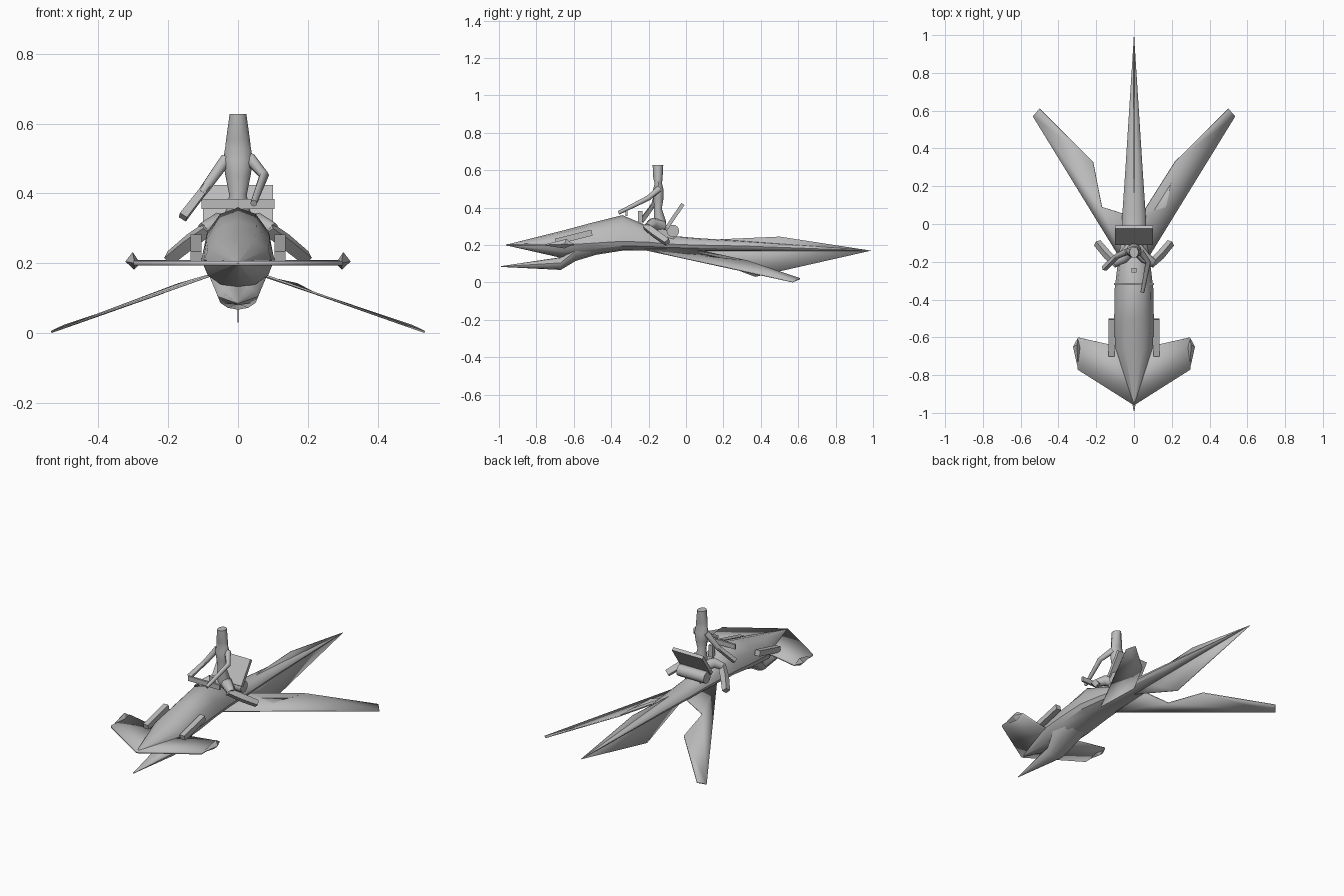
import bpy, bmesh, math
from mathutils import Vector

cube = bpy.data.objects.get("Cube")
if cube:
    bpy.data.objects.remove(cube, do_unlink=True)

grey = bpy.data.materials.new("plain_grey")
grey.use_nodes = True
grey.diffuse_color = (0.5, 0.5, 0.5, 1)
grey.node_tree.nodes["Principled BSDF"].inputs["Base Color"].default_value = (0.5, 0.5, 0.5, 1)


def finish(name, bm, angle=35):
    bmesh.ops.recalc_face_normals(bm, faces=bm.faces)
    mesh = bpy.data.meshes.new(name)
    bm.to_mesh(mesh)
    bm.free()
    mesh.materials.append(grey)
    ob = bpy.data.objects.new(name, mesh)
    bpy.context.collection.objects.link(ob)
    bpy.ops.object.select_all(action='DESELECT')
    ob.select_set(True)
    bpy.context.view_layer.objects.active = ob
    bpy.ops.object.shade_smooth_by_angle(angle=math.radians(angle))
    return ob


def loft(name, rings, angle=35):
    """Skin a list of equal point rings and cap both ends."""
    bm = bmesh.new()
    rows = [[bm.verts.new(p) for p in ring] for ring in rings]
    n = len(rows[0])
    for a, b in zip(rows, rows[1:]):
        for i in range(n):
            j = (i + 1) % n
            bm.faces.new((a[i], a[j], b[j], b[i]))
    bm.faces.new(rows[0])
    bm.faces.new(rows[-1])
    return finish(name, bm, angle)


def hull_ring(y, w, top, mid, bottom, n=12):
    """Cross-section of the craft, with separate upper and lower heights."""
    ring = []
    for i in range(n):
        t = 2 * math.pi * i / n
        h = top - mid if math.cos(t) > 0 else mid - bottom
        ring.append((w * math.sin(t), y, mid + h * math.cos(t)))
    return ring


def tube(name, points, radii, n=8):
    pts = [Vector(p) for p in points]
    rings = []
    for i, p in enumerate(pts):
        d = pts[min(i + 1, len(pts) - 1)] - pts[max(i - 1, 0)]
        q = d.to_track_quat('Z', 'Y')
        rings.append([p + q @ Vector((radii[i] * math.cos(k * math.tau / n),
                                      radii[i] * math.sin(k * math.tau / n), 0))
                      for k in range(n)])
    return loft(name, rings, 50)


def plate(name, points, thickness):
    bm = bmesh.new()
    bm.faces.new([bm.verts.new(p) for p in points])
    bmesh.ops.triangulate(bm, faces=bm.faces[:])
    ob = finish(name, bm)
    mod = ob.modifiers.new("thickness", 'SOLIDIFY')
    mod.thickness = thickness
    mod.offset = 0
    return ob


def box(name, centre, size, tilt=0):
    bm = bmesh.new()
    bmesh.ops.create_cube(bm, size=1)
    bmesh.ops.scale(bm, vec=size, verts=bm.verts)
    ob = finish(name, bm)
    ob.location = centre
    ob.rotation_euler.x = tilt
    return ob


def flip(points, s):
    return [(x * s, y, z) for x, y, z in points]


# Main hull, from the beak to the tail tip
loft("hull", [hull_ring(*s) for s in (
    (-0.96, 0.002, 0.202, 0.2, 0.198),
    (-0.66, 0.1, 0.277, 0.2, 0.13),
    (-0.5, 0.105, 0.32, 0.21, 0.145),
    (-0.34, 0.102, 0.36, 0.22, 0.17),
    (-0.2, 0.085, 0.3, 0.215, 0.17),
    (-0.08, 0.068, 0.25, 0.205, 0.168),
    (0.05, 0.062, 0.238, 0.2, 0.168),
    (0.3, 0.045, 0.222, 0.195, 0.168),
    (0.99, 0.001, 0.171, 0.17, 0.169))])

# Lower jaw
loft("lower_jaw", [hull_ring(*s) for s in (
    (-0.99, 0.002, 0.087, 0.085, 0.083),
    (-0.67, 0.058, 0.135, 0.105, 0.067),
    (-0.59, 0.085, 0.22, 0.17, 0.115),
    (-0.4, 0.075, 0.25, 0.21, 0.172))])

# Flat beak wing across the nose
plate("nose_wing", [(0, -0.96, 0.2), (0.3, -0.77, 0.2), (0.297, -0.6, 0.203),
                    (0.12, -0.64, 0.203), (-0.12, -0.64, 0.203),
                    (-0.297, -0.6, 0.203), (-0.3, -0.77, 0.2)], 0.012)

# Vertical tail fin
plate("tail_fin", [(0, 0.05, 0.225), (0, 0.5, 0.245), (0, 0.99, 0.17),
                   (0, 0.37, 0.03), (0, 0, 0.17)], 0.004)

for s, side in ((1, "left"), (-1, "right")):
    # Swept rear wings
    plate(side + "_wing", flip([(0.05, -0.22, 0.175), (0.535, 0.57, 0.003),
                                (0.5, 0.61, 0.02), (0.217, 0.33, 0.115),
                                (0.17, 0.09, 0.14), (0.04, 0.05, 0.175)], s), 0.006)
    # Winglets on the nose wing tips
    bm = bmesh.new()
    for p in flip([(0.296, -0.77, 0.2), (0.296, -0.6, 0.203), (0.323, -0.65, 0.205),
                   (0.302, -0.64, 0.232), (0.298, -0.65, 0.182), (0.28, -0.66, 0.2)], s):
        bm.verts.new(p)
    bmesh.ops.convex_hull(bm, input=bm.verts)
    finish(side + "_winglet", bm, 20)
    # Side pods
    box(side + "_pod", (s * 0.12, -0.6, 0.242), (0.032, 0.2, 0.032), math.radians(14))
    # Rider legs
    tube(side + "_thigh", flip([(0.015, -0.13, 0.3), (0.06, -0.18, 0.315),
                                (0.1, -0.205, 0.295)], s), [0.035, 0.03, 0.022])
    tube(side + "_shin", flip([(0.085, -0.215, 0.3), (0.14, -0.165, 0.26),
                               (0.195, -0.1, 0.215)], s), [0.022, 0.024, 0.022], 4)

# Handlebar and its post
box("handlebar", (0, -0.318, 0.37), (0.21, 0.012, 0.028))
box("control_post", (0, -0.245, 0.345), (0.026, 0.024, 0.075))

# Seat: tilted backrest over a cross roll
box("backrest", (0, -0.06, 0.355), (0.2, 0.02, 0.155), math.radians(-34))
tube("seat_roll", [(-0.09, -0.07, 0.275), (0.09, -0.07, 0.275)], [0.034, 0.034], 10)
box("seat_base", (0, -0.11, 0.262), (0.1, 0.1, 0.04), math.radians(-12))

# Rider body and head, stacked as (height, half width, half depth, y)
body = ((0.26, 0.035, 0.03, -0.13), (0.33, 0.04, 0.034, -0.14),
        (0.395, 0.025, 0.022, -0.15), (0.45, 0.036, 0.028, -0.147),
        (0.495, 0.043, 0.03, -0.148), (0.53, 0.037, 0.02, -0.148),
        (0.555, 0.034, 0.026, -0.15), (0.628, 0.024, 0.03, -0.15))
loft("rider_body", [[(w * math.cos(k * math.tau / 10), y + d * math.sin(k * math.tau / 10), z)
                     for k in range(10)] for z, w, d, y in body], 50)

# Rider arms, one reaching forward and one held out
tube("left_arm", [(0.033, -0.145, 0.5), (0.075, -0.2, 0.452), (0.045, -0.36, 0.372)],
     [0.018, 0.014, 0.01])
tube("right_arm", [(-0.033, -0.145, 0.5), (-0.09, -0.17, 0.42), (-0.105, -0.185, 0.4)],
     [0.018, 0.015, 0.013])
tube("right_forearm", [(-0.09, -0.17, 0.42), (-0.158, -0.235, 0.332)], [0.015, 0.017], 4)
